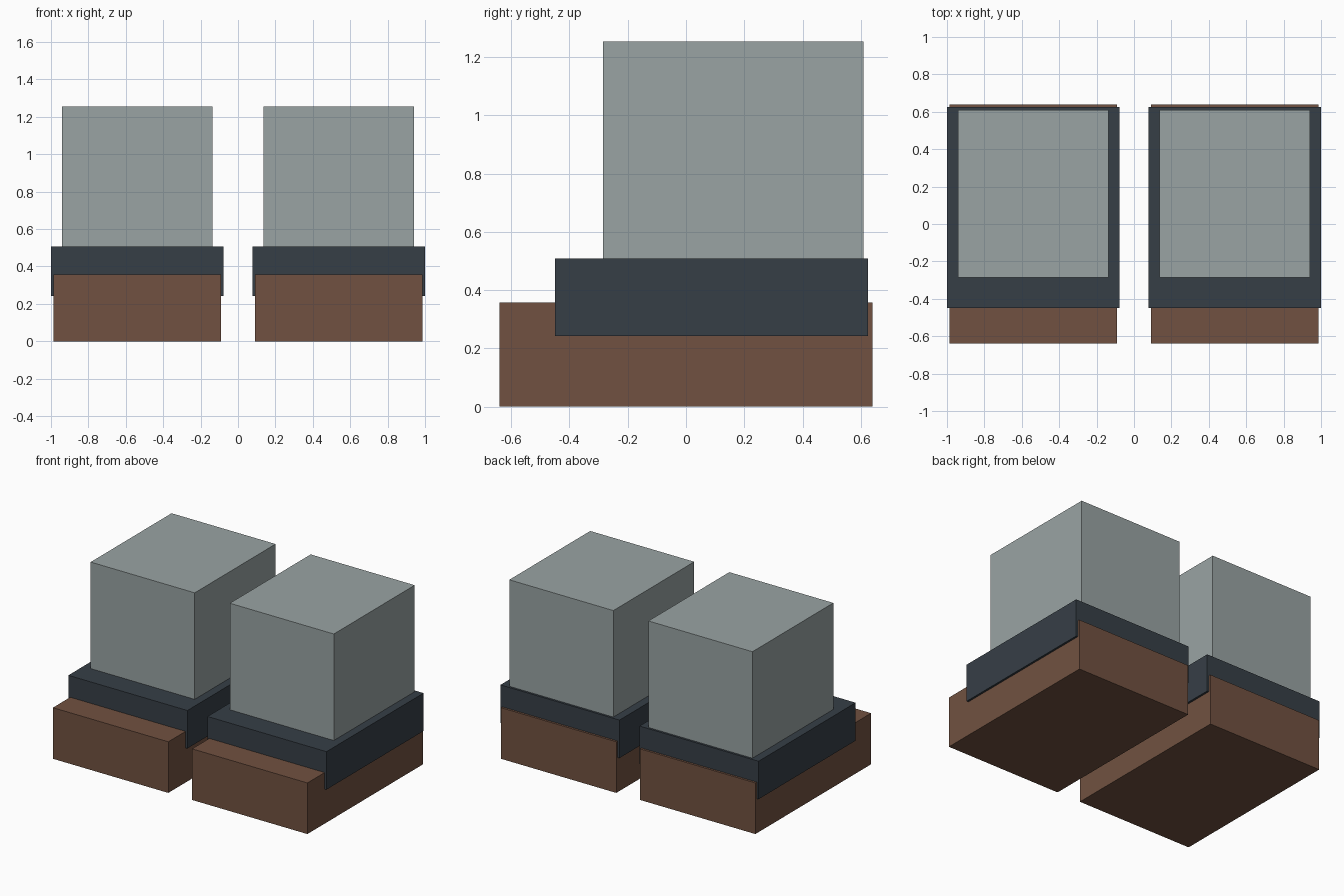
import bpy
import bmesh
from mathutils import Matrix, Vector

if "Cube" in bpy.data.objects:
    bpy.data.objects.remove(bpy.data.objects["Cube"])


def material(name, rgb):
    mat = bpy.data.materials.new(name)
    mat.diffuse_color = (*rgb, 1)
    mat.use_nodes = True
    mat.node_tree.nodes["Principled BSDF"].inputs["Base Color"].default_value = mat.diffuse_color
    return mat


def box(name, lo, hi, mat):
    lo, hi = Vector(lo), Vector(hi)
    bm = bmesh.new()
    bmesh.ops.create_cube(bm, size=1, matrix=Matrix.Diagonal((*(hi - lo), 1)))
    mesh = bpy.data.meshes.new(name)
    bm.to_mesh(mesh)
    bm.free()
    mesh.materials.append(mat)
    obj = bpy.data.objects.new(name, mesh)
    obj.location = (lo + hi) / 2
    bpy.context.collection.objects.link(obj)


brown = material("brown_leather", (0.165, 0.083, 0.052))
dark = material("dark_cuff", (0.037, 0.049, 0.062))
grey = material("grey_cloth", (0.32, 0.37, 0.37))

# name, half-width, y range, z range, material
parts = [
    ("foot", 0.447, (-0.64, 0.64), (0, 0.358), brown),
    ("ankle_band", 0.461, (-0.449, 0.625), (0.242, 0.508), dark),
    ("leg", 0.403, (-0.285, 0.61), (0.358, 1.254), grey),
]

# Matching left and right boots
for side, cx in (("left", -0.539), ("right", 0.539)):
    for name, hw, y, z, mat in parts:
        box(f"{side}_{name}", (cx - hw, y[0], z[0]), (cx + hw, y[1], z[1]), mat)
